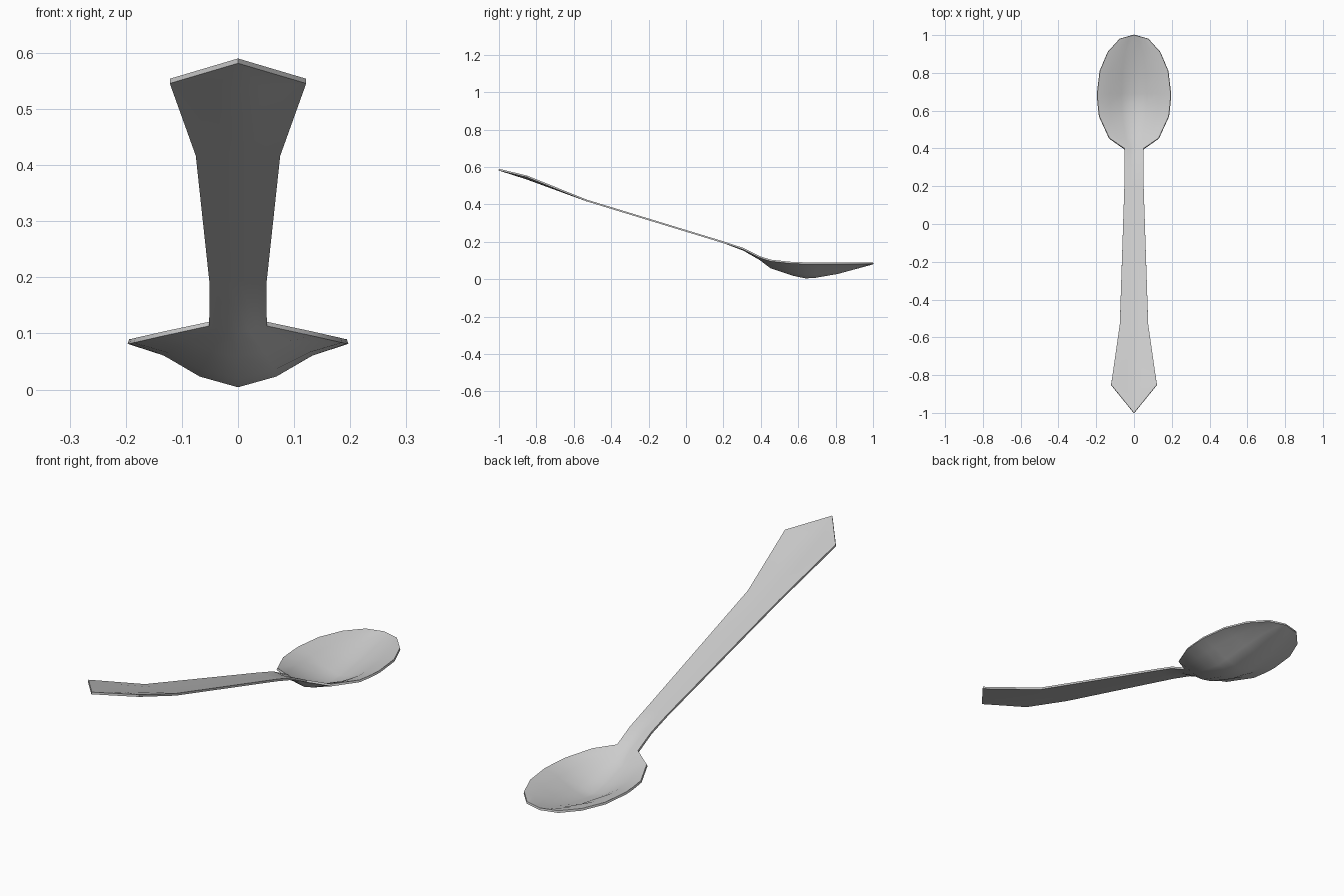
import bpy, bmesh

if "Cube" in bpy.data.objects:
    bpy.data.objects.remove(bpy.data.objects["Cube"])

THICK = 0.009
# Stations along the spoon: y, half width, edge height, centre height (upper surface)
stations = [
    (-1.00, 0.000, 0.590, 0.590),
    (-0.85, 0.121, 0.554, 0.542),
    (-0.53, 0.075, 0.425, 0.425),
    (0.20, 0.051, 0.202, 0.202),
    (0.31, 0.050, 0.166, 0.161),
    (0.40, 0.050, 0.121, 0.109),
    (0.455, 0.130, 0.104, 0.067),
    (0.57, 0.183, 0.092, 0.028),
    (0.64, 0.191, 0.090, 0.013),
    (0.69, 0.194, 0.090, 0.016),
    (0.81, 0.180, 0.089, 0.037),
    (0.91, 0.138, 0.089, 0.064),
    (0.98, 0.075, 0.089, 0.083),
    (1.00, 0.000, 0.089, 0.089),
]
# Cross-section: fraction of half width, fraction of dish depth
section = [(-1, 0), (-0.67, 0.28), (-0.34, 0.76), (0, 1),
           (0.34, 0.76), (0.67, 0.28), (1, 0)]

# Spoon surface, bowl and handle in one skin
bm = bmesh.new()
rows = [[bm.verts.new((w * u, y, edge + (mid - edge) * d)) for u, d in section]
        for y, w, edge, mid in stations]
for a, b in zip(rows, rows[1:]):
    for i in range(len(section) - 1):
        bm.faces.new((a[i], a[i + 1], b[i + 1], b[i]))
bmesh.ops.remove_doubles(bm, verts=bm.verts, dist=1e-5)

mesh = bpy.data.meshes.new("spoon")
bm.to_mesh(mesh)
bm.free()
spoon = bpy.data.objects.new("spoon", mesh)
bpy.context.collection.objects.link(spoon)

# Sheet metal thickness, added below the upper surface
solid = spoon.modifiers.new("thickness", 'SOLIDIFY')
solid.thickness = THICK
solid.offset = -1

bpy.context.view_layer.objects.active = spoon
spoon.select_set(True)
bpy.ops.object.modifier_apply(modifier=solid.name)
bpy.ops.object.shade_smooth_by_angle(angle=0.7)
